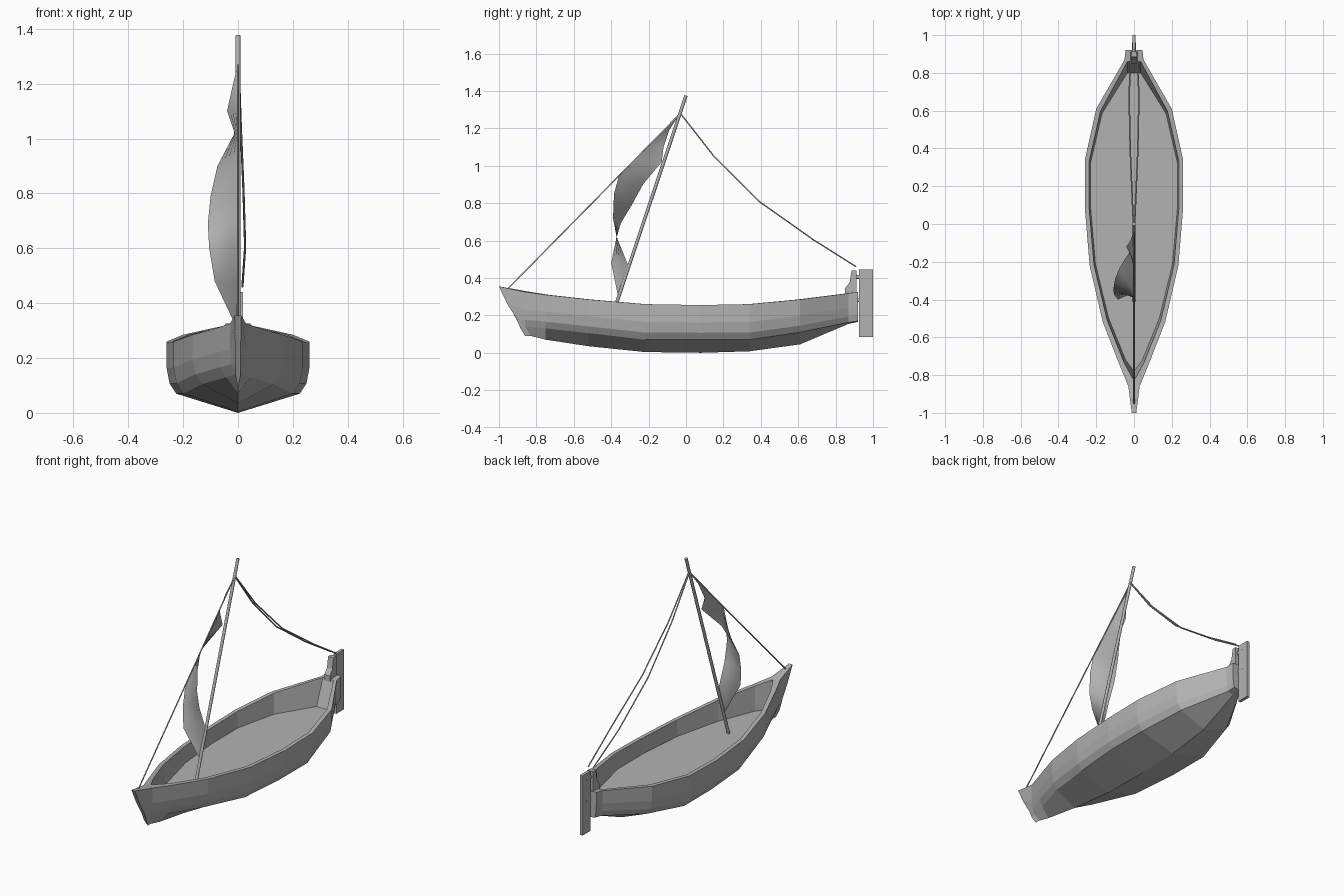
import bpy, bmesh
from mathutils import Vector

cube = bpy.data.objects.get("Cube")
if cube:
    bpy.data.objects.remove(cube, do_unlink=True)

grey = bpy.data.materials.new("plain_grey")
grey.use_nodes = True
tone = (0.45, 0.45, 0.45, 1)
grey.diffuse_color = tone
grey.node_tree.nodes["Principled BSDF"].inputs["Base Color"].default_value = tone


def add_object(name, data):
    ob = bpy.data.objects.new(name, data)
    data.materials.append(grey)
    bpy.context.collection.objects.link(ob)
    return ob


def finish(name, bm, closed=True):
    if closed:
        bmesh.ops.recalc_face_normals(bm, faces=bm.faces[:])
    me = bpy.data.meshes.new(name)
    bm.to_mesh(me)
    bm.free()
    return add_object(name, me)


def plate(name, profile, half):
    """Side profile of (y, z) points, extruded across x."""
    bm = bmesh.new()
    face = bm.faces.new([bm.verts.new((-half, y, z)) for y, z in profile])
    ext = bmesh.ops.extrude_face_region(bm, geom=[face])
    moved = [v for v in ext["geom"] if isinstance(v, bmesh.types.BMVert)]
    bmesh.ops.translate(bm, verts=moved, vec=(2 * half, 0, 0))
    return finish(name, bm)


def rope(name, points, radius, sides=1):
    cu = bpy.data.curves.new(name, "CURVE")
    cu.dimensions = "3D"
    cu.bevel_depth = radius
    cu.bevel_resolution = sides
    cu.use_fill_caps = True
    sp = cu.splines.new("POLY")
    sp.points.add(len(points) - 1)
    for p, co in zip(sp.points, points):
        p.co = (*co, 1)
    return add_object(name, cu)


# Hull: half cross-sections from bow to stern, mirrored across x
# (y, rim x, rim z, chine x, chine z, keel z)
stations = [
    (-0.86, 0.03, 0.325, 0.012, 0.14, 0.09),
    (-0.75, 0.075, 0.31, 0.045, 0.13, 0.07),
    (-0.52, 0.165, 0.285, 0.13, 0.105, 0.035),
    (-0.22, 0.235, 0.26, 0.20, 0.07, 0.004),
    (0.08, 0.26, 0.255, 0.225, 0.07, 0.0),
    (0.34, 0.26, 0.26, 0.225, 0.07, 0.008),
    (0.61, 0.20, 0.285, 0.165, 0.11, 0.045),
    (0.87, 0.05, 0.318, 0.04, 0.163, 0.155),
    (0.92, 0.045, 0.325, 0.035, 0.17, 0.165),
]
floor_z = 0.165
bm = bmesh.new()
# Raked stem, then the regular sections: rim, side, bilge, chine, keel
sections = [[(0.012, -1, 0.355), (0.01, -0.955, 0.26), (0.01, -0.905, 0.18),
             (0.008, -0.885, 0.13), (0, -0.86, 0.09)]]
for y, rx, rz, cx, cz, kz in stations:
    yk = y if y > -0.8 else y + 0.03
    sections.append([(rx, y, rz), (rx, y, cz + (rz - cz) * 0.5),
                     (cx + (rx - cx) * 0.7, y, cz + (rz - cz) * 0.2),
                     (cx, y, cz), (0, yk, kz)])
rows = [[bm.verts.new(p) for p in sec] for sec in sections]
for a, b in zip(rows, rows[1:]):
    for i in range(4):
        bm.faces.new((a[i], b[i], b[i + 1], a[i + 1]))

# Inner walls and floor
inner, floor = [], []
for y, rx, rz, *_ in stations[:-1]:
    bow, stern = y < -0.8, y > 0.8
    yi = -0.83 if bow else 0.86 if stern else y * 0.98
    yf = -0.78 if bow else 0.80 if stern else y * 0.96
    xi = 0 if bow else 0.035 if stern else rx - 0.023
    inner.append(bm.verts.new((xi, yi, rz)))
    floor.append(bm.verts.new((xi if bow or stern else xi - 0.008, yf, floor_z)))
outer = [r[0] for r in rows]
for i in range(len(inner) - 1):
    bm.faces.new((outer[i + 1], outer[i + 2], inner[i + 1], inner[i]))
    bm.faces.new((inner[i], inner[i + 1], floor[i + 1], floor[i]))


def centre(v):
    return bm.verts.new((0, v.co.y, v.co.z))


bow_c, stern_c = centre(outer[0]), centre(outer[-1])
wall_c, floor_c = centre(inner[-1]), centre(floor[-1])
bm.faces.new((bow_c, outer[0], outer[1], inner[0]))
bm.faces.new((wall_c, inner[-1], outer[-2], outer[-1], stern_c))
bm.faces.new((wall_c, inner[-1], floor[-1], floor_c))
bm.faces.new(floor + [floor_c])
bm.faces.new([bow_c] + rows[0])
bm.faces.new([stern_c] + rows[-1])
hull = finish("hull", bm)
mirror = hull.modifiers.new("mirror", "MIRROR")
mirror.use_clip = True

# Stern post, rudder and the hinge pins between them
plate("stern_post", [(0.85, 0.31), (0.85, 0.345), (0.875, 0.375), (0.885, 0.44),
                     (0.912, 0.44), (0.912, 0.31)], 0.018)
plate("rudder", [(0.925, 0.085), (1.0, 0.085), (1.0, 0.445), (0.925, 0.445)], 0.009)
for z in (0.28, 0.405):
    rope("rudder_pin", [(0, 0.89, z), (0, 0.96, z)], 0.011)

# Raked mast
mast = rope("mast", [(0, -0.41, 0.15), (0, 0, 1.375)], 0.009, 2)

# Rigging: straight forestay and a slack pair of backstays
rope("forestay", [(0, -0.03, 1.28), (0, -0.95, 0.345)], 0.004)
slack = [(0.002, -0.03, 1.28), (0.01, 0.15, 1.05), (0.02, 0.39, 0.81),
         (0.026, 0.68, 0.605), (0.016, 0.91, 0.46)]
for side, label in ((1, "left"), (-1, "right")):
    rope(label + "_backstay", [(side * x, y, z) for x, y, z in slack], 0.004)

# Twisted sail: paired points on the stay edge and the free edge
stay_edge = [(-0.03, 1.28), (-0.11, 1.20), (-0.20, 1.11), (-0.28, 1.03), (-0.36, 0.94),
             (-0.385, 0.85), (-0.39, 0.72), (-0.367, 0.61), (-0.31, 0.47), (-0.355, 0.3)]
free_edge = [(0, -0.035, 1.275), (-0.02, -0.09, 1.19), (-0.04, -0.12, 1.10),
             (-0.012, -0.13, 1.02), (-0.075, -0.23, 0.90), (-0.10, -0.29, 0.79),
             (-0.11, -0.35, 0.69), (-0.105, -0.375, 0.60), (-0.085, -0.40, 0.48),
             (-0.005, -0.365, 0.31)]
bm = bmesh.new()
strips = []
for (y, z), free in zip(stay_edge, free_edge):
    a, b = Vector((0, y, z)), Vector(free)
    strips.append([bm.verts.new(a.lerp(b, t / 4)) for t in range(5)])
for p, q in zip(strips, strips[1:]):
    for i in range(4):
        bm.faces.new((p[i], p[i + 1], q[i + 1], q[i]))
sail = finish("sail", bm, closed=False)
for poly in sail.data.polygons:
    poly.use_smooth = True
